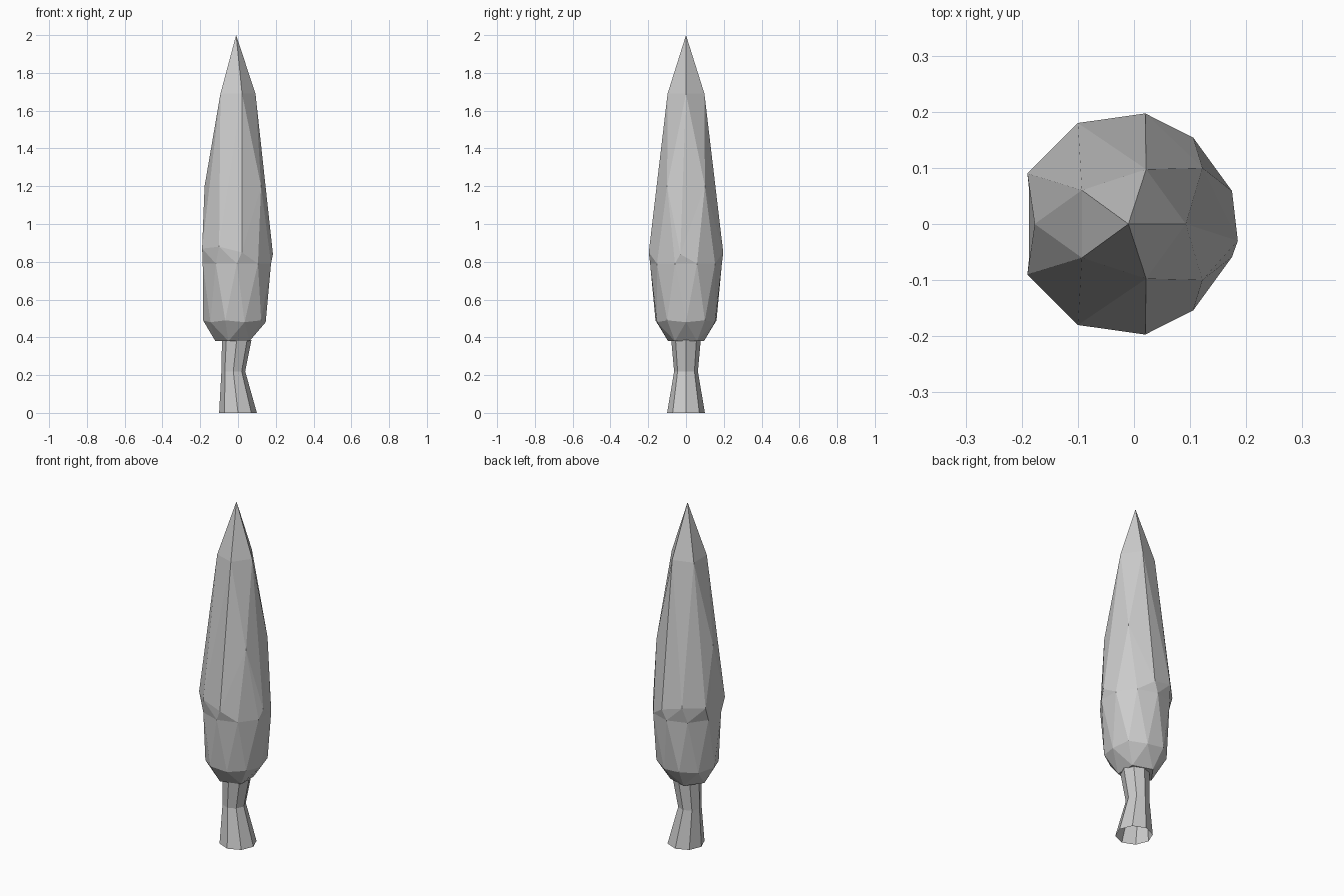
import bpy, bmesh, math
from mathutils import Vector

if "Cube" in bpy.data.objects:
    bpy.data.objects.remove(bpy.data.objects["Cube"])


def finish(bm, name):
    bmesh.ops.recalc_face_normals(bm, faces=bm.faces[:])
    mesh = bpy.data.meshes.new(name)
    bm.to_mesh(mesh)
    bm.free()
    obj = bpy.data.objects.new(name, mesh)
    bpy.context.collection.objects.link(obj)
    return obj


# Foliage: icosphere stretched row by row, (unit z, height, radius scale, x shift)
ROWS = [(1.0, 2.0, 0.19, -0.01), (0.851, 1.69, 0.195, -0.01),
        (0.526, 1.2, 0.2, -0.01), (0.447, 0.85, 0.2, -0.01),
        (0.0, 0.79, 0.19, -0.006), (-0.447, 0.49, 0.19, -0.015),
        (-0.526, 0.48, 0.19, -0.015), (-0.851, 0.38, 0.19, -0.02),
        (-1.0, 0.38, 0.19, -0.02)]

# Hand-pulled points around the widest part, mirrored in y
PULLED = [((0.276, 0.851, 0.447), (0.02, 0.197, 0.85)),
          ((-0.724, 0.526, 0.447), (-0.19, 0.09, 0.87)),
          ((-0.263, 0.809, 0.526), (-0.10, 0.18, 0.88)),
          ((0.688, 0.5, 0.526), (0.122, 0.10, 1.2))]
SINGLE = [((0.894, 0.0, 0.447), (0.185, -0.03, 0.84)),
          ((-0.851, 0.0, 0.526), (-0.177, 0.0, 1.2))]
flip = lambda p: (p[0], -p[1], p[2])
pulls = SINGLE + PULLED + [(flip(a), flip(b)) for a, b in PULLED]

bm = bmesh.new()
bmesh.ops.create_icosphere(bm, subdivisions=2, radius=1)
for v in bm.verts:
    u = v.co.copy()
    _, z, s, dx = min(ROWS, key=lambda r: abs(r[0] - u.z))
    v.co = (u.x * s + dx, u.y * s, z)
    for source, target in pulls:
        if (u - Vector(source)).length < 0.1:
            v.co = target
finish(bm, "foliage")

# Trunk: open eight-sided tube with a bent waist, (height, radius, x shift)
SIDES = 8
bm = bmesh.new()
rings = []
for z, r, dx in [(0, 0.1, 0), (0.22, 0.063, -0.025), (0.385, 0.078, -0.007)]:
    rings.append([bm.verts.new((r * math.cos(math.tau * i / SIDES) + dx,
                                r * math.sin(math.tau * i / SIDES), z))
                  for i in range(SIDES)])
for low, high in zip(rings, rings[1:]):
    for i in range(SIDES):
        j = (i + 1) % SIDES
        bm.faces.new((low[i], low[j], high[j], high[i]))
finish(bm, "trunk")
